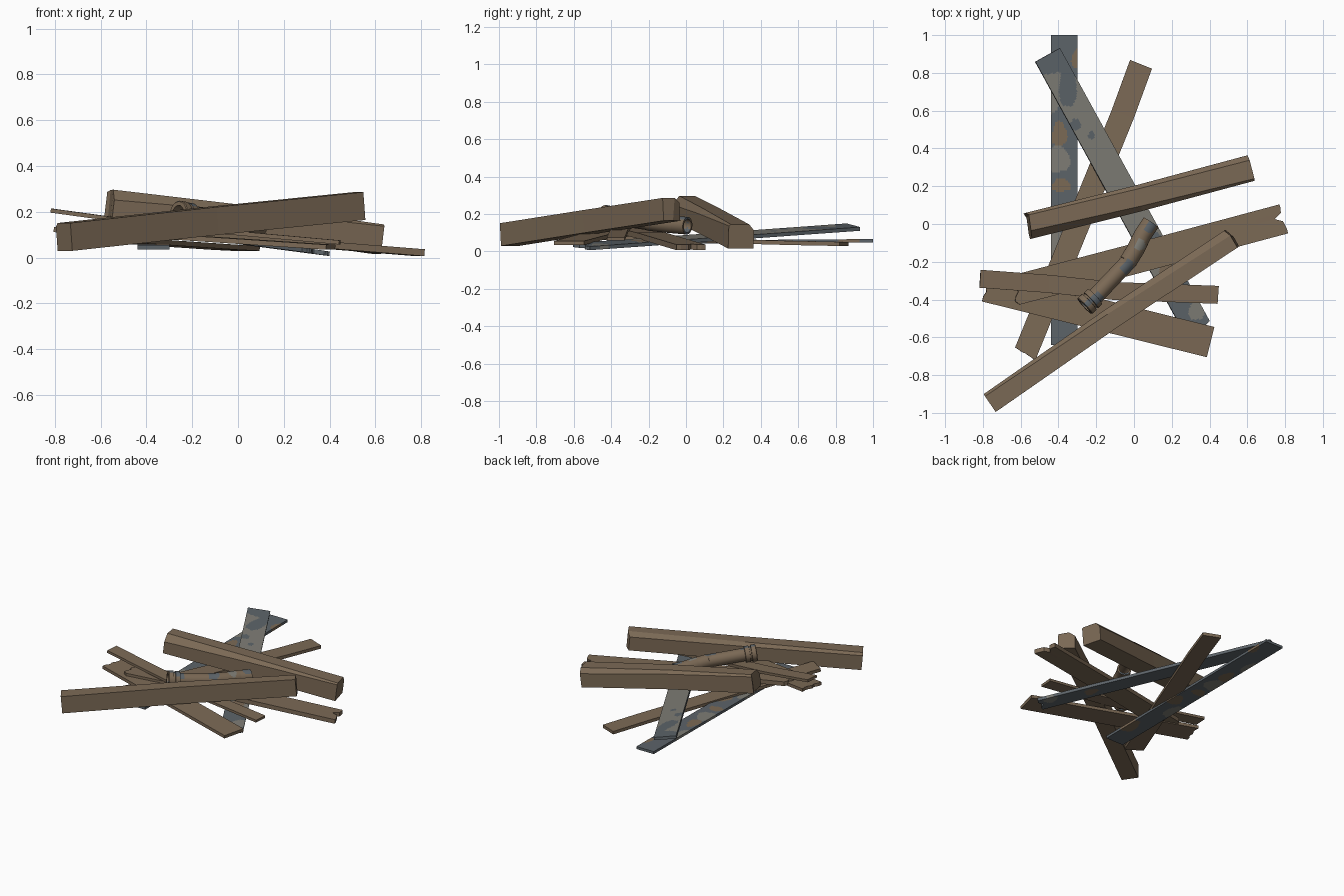
import bpy, bmesh, math
from mathutils import Vector

if "Cube" in bpy.data.objects:
    bpy.data.objects.remove(bpy.data.objects["Cube"])

def material(name, rgb):
    m = bpy.data.materials.new(name)
    m.diffuse_color = (*rgb, 1)
    m.use_nodes = True
    m.node_tree.nodes["Principled BSDF"].inputs["Base Color"].default_value = m.diffuse_color
    return m

MATS = [material("weathered_brown", (0.2, 0.143, 0.092)),
        material("blue_grey_paint", (0.108, 0.127, 0.142)),
        material("warm_grey_paint", (0.21, 0.205, 0.18))]

def finish(name, bm, rule=None):
    bmesh.ops.recalc_face_normals(bm, faces=bm.faces)
    if rule:
        for f in bm.faces:
            f.material_index = rule(f.calc_center_median(), f.normal)
    me = bpy.data.meshes.new(name)
    bm.to_mesh(me)
    bm.free()
    for m in MATS:
        me.materials.append(m)
    ob = bpy.data.objects.new(name, me)
    bpy.context.collection.objects.link(ob)
    return ob

def timber(name, path, width, thick, top, bottom, steps=1, roll=0.0,
           jag0=None, jag1=None, rule=None, top_end=None):
    """Loft a top/bottom profile along a path; jag lists push the end columns."""
    path = [Vector(p) for p in path]
    d = (path[-1] - path[0]).normalized()
    side = d.cross(Vector((0, 0, 1))).normalized()
    up = side.cross(d)
    c, s = math.cos(roll), math.sin(roll)
    side, up = side * c + up * s, up * c - side * s
    centres = []
    for a, b in zip(path, path[1:]):
        centres += [a.lerp(b, i / steps) for i in range(steps)]
    centres.append(path[-1])
    n, last = len(top), len(centres) - 1
    top_end = top_end or top
    bm = bmesh.new()
    rings = []
    for k, p in enumerate(centres):
        jag = jag0 if k == 0 else jag1 if k == last else None
        row = lambda prof: [bm.verts.new(p + side * (u * width) + up * (v * thick)
                            + d * (jag[i] if jag else 0)) for i, (u, v) in enumerate(prof)]
        blend = [Vector(a).lerp(Vector(b), k / last) for a, b in zip(top, top_end)]
        rings.append((row(blend), row(bottom)))
    for (t0, b0), (t1, b1) in zip(rings, rings[1:]):
        for i in range(n - 1):
            bm.faces.new((t0[i], t0[i + 1], t1[i + 1], t1[i]))
            bm.faces.new((b0[i], b1[i], b1[i + 1], b0[i + 1]))
        for i in (0, n - 1):
            bm.faces.new((t0[i], t1[i], b1[i], b0[i]))
    for t, b in (rings[0], rings[-1]):
        for i in range(n - 1):
            bm.faces.new((t[i], b[i], b[i + 1], t[i + 1]))
    return finish(name, bm, rule)

def plank(name, path, width, thick, columns=6, **kw):
    us = [i / columns - 0.5 for i in range(columns + 1)]
    return timber(name, path, width, thick, [(u, .5) for u in us], [(u, -.5) for u in us], **kw)

def blobs(base, spots):
    """Paint patches: spots are (x, y, radius x, radius y, material) with wavy rims."""
    def rule(p, nrm):
        for x, y, rx, ry, m in spots:
            dx, dy = (p.x - x) / rx, (p.y - y) / ry
            if math.hypot(dx, dy) < 1 + 0.1 * math.sin(3 * math.atan2(dy, dx) + x * 9):
                return m
        return base if nrm.z > 0.3 else 1
    return rule

# Two heavy beams
timber("front_beam", [(-.76, -.945, .090), (-.12, -.50, .160), (.52, -.075, .225)], .114, .122,
       [(-.5, .36), (-.38, .5), (.5, .5)], [(-.5, -.5), (0, -.5), (.5, -.5)], jag1=[-.01, .005, .0],
       top_end=[(-.5, .3), (-.15, .5), (.5, .5)])
timber("rear_beam", [(-.56, -.01, .232), (.02, .135, .163), (.615, .295, .08)], .14, .13,
       [(-.5, .42), (-.4, .5), (.2, .5), (.5, .15)],
       [(-.5, -.5), (-.3, -.5), (.3, -.5), (.5, -.5)], jag0=[0, .01, 0, 0],
       top_end=[(-.5, .25), (-.3, .5), (.42, .5), (.5, .44)])

# Painted grey planks
plank("straight_grey_plank", [(-.37, -.64, .045), (-.37, 1.0, .057)], .14, .018, columns=20, steps=160,
      rule=blobs(1, [(-.30, .87, .03, .055, 0), (-.395, .475, .04, .065, 0), (-.385, .205, .05, .035, 0),
                     (-.33, .03, .05, .06, 0), (-.41, -.1, .04, .08, 2), (-.43, .66, .03, .08, 2),
                     (-.40, .34, .06, .07, 2), (-.32, -.42, .05, .08, 0)]))
plank("leaning_grey_plank", [(-.458, .895, .13), (.335, -.55, .026)], .15, .02, columns=20, steps=160, roll=.13,
      jag1=[.0, .0, .005, .005, .01, .01, .005, 0, -.01, -.02, -.02, -.01, 0, .01, .01, .015, .015, .02, .02, .02, .02],
      rule=blobs(2, [(-.44, .88, .13, .09, 1), (-.35, .74, .045, .13, 1),
                     (-.31, .525, .03, .03, 1), (-.225, .47, .018, .02, 1),
                     (.33, -.46, .04, .05, 2), (.26, -.44, .16, .17, 1),
                     (.12, -.12, .04, .08, 1), (.17, -.24, .04, .05, 0)]))

# Bare brown planks
plank("long_cross_plank", [(.037, .845, .04), (-.06, .58, .045), (-.575, -.685, .08)], .125, .022,
      jag1=[.015, .01, .005, 0, 0, -.005, -.01])
plank("splintered_plank", [(-.635, -.352, .125), (.0, -.185, .085), (.785, .025, .022)], .16, .03,
      columns=7, steps=6, jag0=[.05, .03, .035, .01, .02, .0, -.01, .01],
      jag1=[.005, .005, .0, -.04, 0, .005, .01, .01])
plank("narrow_top_plank", [(-.815, -.29, .205), (-.45, -.317, .155), (-.1, -.355, .115), (.445, -.375, .066)],
      .095, .018, columns=4, steps=2)
plank("wide_low_plank", [(-.785, -.33, .122), (-.2, -.475, .085), (.405, -.625, .045)], .165, .022,
      steps=4, jag0=[0, .01, .01, .0, .01, 0, 0])

# Bent hollow pipe with a collar
def tube(name, path, radii, inner, sides=24, rule=None):
    pts = [Vector(p) for p in path]
    bm = bmesh.new()
    def ring(i, r):
        d = (pts[min(i + 1, len(pts) - 1)] - pts[max(i - 1, 0)]).normalized()
        a = d.cross(Vector((0, 0, 1))).normalized()
        b = a.cross(d)
        return [bm.verts.new(pts[i] + r * (a * math.cos(t) + b * math.sin(t)))
                for t in (2 * math.pi * k / sides for k in range(sides))]
    outer = [ring(i, radii[i]) for i in range(len(pts))]
    bore = [ring(i, inner) for i in range(len(pts))]
    loops = outer + bore[::-1]
    for r0, r1 in zip(loops, loops[1:] + loops[:1]):
        for k in range(sides):
            j = (k + 1) % sides
            bm.faces.new((r0[k], r0[j], r1[j], r1[k]))
    ob = finish(name, bm, rule)
    bpy.context.view_layer.objects.active = ob
    ob.select_set(True)
    bpy.ops.object.shade_smooth_by_angle(angle=math.radians(35))
    ob.select_set(False)

def bend(ctrl, n):
    out = []
    for a, b in zip(ctrl, ctrl[1:]):
        out += [Vector(a).lerp(Vector(b), i / n) for i in range(n)]
    return out + [Vector(ctrl[-1])]

def pipe_rule(p, nrm):
    for x, y, r, m in ((.08, -.01, .035, 1), (-.045, -.22, .042, 1), (-.20, -.385, .035, 1),
                       (.03, -.11, .03, 2), (-.25, -.41, .02, 1)):
        if math.hypot(p.x - x, p.y - y) < r and nrm.z > -.4 and nrm.x - nrm.y > -.3:
            return m
    return 0

path = bend([(.09, .008, .137), (.045, -.06, .143), (.008, -.135, .15), (-.035, -.205, .158), (-.225, -.405, .186)], 10)
tube("bent_pipe", path, [.047] * 30 + [.044] * (len(path) - 30), .036, rule=pipe_rule)
tube("pipe_collar", [Vector((-.205, -.383, .183)).lerp(Vector((-.262, -.436, .192)), t)
                     for t in (0, .02, .4, .42, .55, .57, .95, 1)],
     [.046, .055, .055, .048, .048, .057, .057, .053], .036, rule=pipe_rule)
